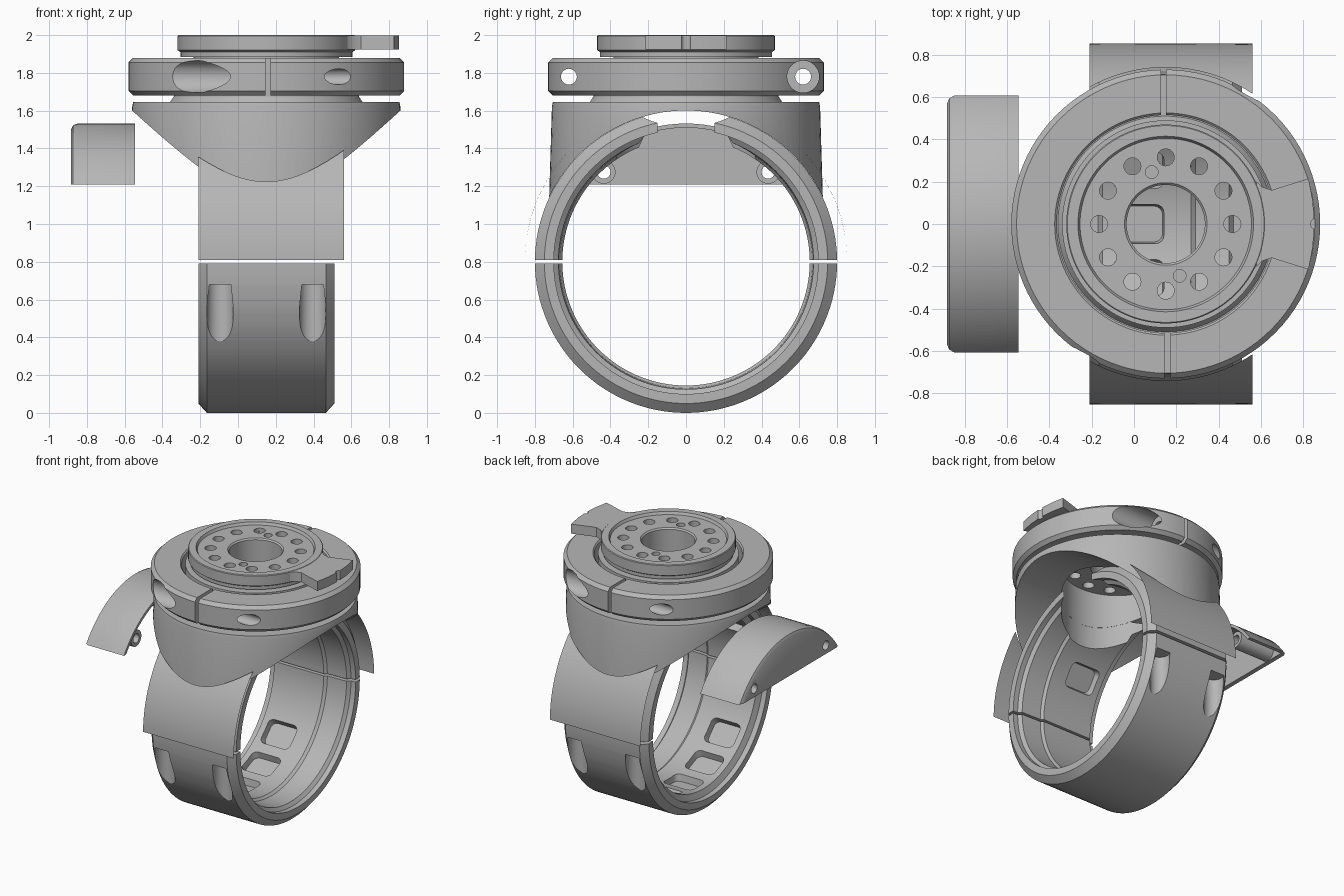
import bpy, bmesh, math
from mathutils import Matrix, Vector

cube = bpy.data.objects.get("Cube")
if cube:
    bpy.data.objects.remove(cube)

grey = bpy.data.materials.new("neutral_grey")
grey.use_nodes = True
GREY = (0.47, 0.47, 0.47, 1)
grey.diffuse_color = GREY
grey.node_tree.nodes["Principled BSDF"].inputs["Base Color"].default_value = GREY

CX = 0.15        # vertical axis of the swivel
CZ = 0.8         # height of the band's horizontal axis
PI = math.pi


def make(name, bm):
    bmesh.ops.recalc_face_normals(bm, faces=bm.faces)
    me = bpy.data.meshes.new(name)
    bm.to_mesh(me)
    bm.free()
    me.materials.append(grey)
    ob = bpy.data.objects.new(name, me)
    bpy.context.collection.objects.link(ob)
    return ob


def lathe(name, profile, axis, a0=0, a1=2 * PI, seg=96, centre=(0, CZ)):
    """Revolve a closed (radius, height) profile about the x or z axis."""
    bm = bmesh.new()
    full = a1 - a0 > 2 * PI - 0.001
    y0, z0 = centre
    rows = []
    for i in range(seg if full else seg + 1):
        a = a0 + (a1 - a0) * i / seg
        c, s = math.cos(a), math.sin(a)
        if axis == 'x':
            rows.append([bm.verts.new((h, y0 + r * c, z0 + r * s)) for r, h in profile])
        else:
            rows.append([bm.verts.new((CX + r * c, r * s, h)) for r, h in profile])
    n = len(profile)
    for i in range(seg):
        p, q = rows[i], rows[(i + 1) % len(rows)]
        for j in range(n):
            k = (j + 1) % n
            bm.faces.new((p[j], p[k], q[k], q[j]))
    if not full:
        bm.faces.new(rows[0])
        bm.faces.new(rows[-1])
    bmesh.ops.remove_doubles(bm, verts=bm.verts, dist=1e-5)
    return make(name, bm)


def rod(axis, radius, start, end, at, seg=32):
    """Solid cylinder along an axis, used for drilling."""
    bm = bmesh.new()
    turn = Matrix.Rotation(PI / 2, 4, 'Y') if axis == 'x' else Matrix.Identity(4)
    mid = (start + end) / 2
    loc = (mid, *at) if axis == 'x' else (*at, mid)
    bmesh.ops.create_cone(bm, cap_ends=True, segments=seg, radius1=radius, radius2=radius,
                          depth=end - start, matrix=Matrix.Translation(loc) @ turn)
    return make("cutter", bm)


def box(lo, hi):
    bm = bmesh.new()
    lo, hi = Vector(lo), Vector(hi)
    bmesh.ops.create_cube(bm, size=1, matrix=Matrix.Translation((lo + hi) / 2)
                          @ Matrix.Diagonal((*(hi - lo), 1)))
    return make("cutter", bm)


def pocket(deg):
    """Rounded, slightly tapered recess cutter, turned about the band axis from the bottom."""
    ob = box((-0.11, -0.1, -0.7), (0.15, 0.1, -0.6))
    bm = bmesh.new()
    bm.from_mesh(ob.data)
    for v in bm.verts:
        if v.co.z < -0.65:
            v.co.x += 0.015 if v.co.x < 0 else -0.015
            v.co.y *= 0.85
    up = [e for e in bm.edges if abs(e.verts[0].co.z - e.verts[1].co.z) > 0.01]
    bmesh.ops.bevel(bm, geom=up, offset=0.04, segments=4, affect='EDGES', profile=0.5)
    bm.transform(Matrix.Translation((0, 0, CZ)) @ Matrix.Rotation(math.radians(deg), 4, 'X'))
    bm.to_mesh(ob.data)
    bm.free()
    return ob


def cut(ob, cutters):
    bpy.context.view_layer.objects.active = ob
    for c in cutters:
        m = ob.modifiers.new("cut", 'BOOLEAN')
        m.operation, m.solver, m.object = 'DIFFERENCE', 'EXACT', c
        bpy.ops.object.modifier_apply(modifier=m.name)
        bpy.data.objects.remove(c)


# Band: two half rings with chamfered rims and a stepped bore
band = [(0.75, -0.21), (0.8, -0.165), (0.8, 0.465), (0.75, 0.51), (0.7, 0.51),
        (0.7, 0.47), (0.675, 0.45), (0.67, 0.29), (0.655, 0.27), (0.655, -0.15),
        (0.7, -0.17), (0.7, -0.21)]
gap = 0.0125
lower = lathe("lower_band", band, 'x', PI + gap, 2 * PI - gap, 64)
upper = lathe("upper_band", band, 'x', gap, PI - gap, 64)

# Pockets inside the band, screw recesses outside, and the round opening on top
recesses = [rod('z', 0.07, 0.1, 0.68, (x, y)) for x in (-0.095, 0.395) for y in (-0.75, 0.75)]
cut(lower, [pocket(d) for d in (-46, -23, 0, 23, 46)] + recesses)
cut(upper, [rod('z', 0.39, 1.2, 1.8, (CX, 0), 64)] + [pocket(d) for d in (-125, 125)])

# Saddle with neck, hollowed to sit on the band
saddle = lathe("saddle", [(0.725, 1.12), (0.71, 1.62), (0.705, 1.645), (0.51, 1.645), (0.49, 1.675),
                          (0.49, 1.875), (0.39, 1.875), (0.39, 1.12)], 'z')
cut(saddle, [rod('x', 0.801, -1, 1.2, (0, CZ), 128)])

# Thin curved skirts over both sides of the band, trimmed around the saddle
for side, label in ((-1, "front"), (1, "back")):
    bm = bmesh.new()
    cols, rows, R = 24, 14, 0.853
    grid = []
    for i in range(cols + 1):
        x = -0.21 + 0.77 * i / cols
        end = math.acos(math.sqrt(0.74 ** 2 - (x - CX) ** 2) / R)
        angles = [gap + (end - gap) * j / rows for j in range(rows + 1)]
        grid.append([bm.verts.new((x, side * R * math.cos(a), CZ + R * math.sin(a))) for a in angles])
    for p, q in zip(grid, grid[1:]):
        for j in range(rows):
            bm.faces.new((p[j], q[j], q[j + 1], p[j + 1]))
    make(label + "_skirt", bm)

# Split clamp collar with cross-drilled, counterbored bolt holes
collar = lathe("clamp_collar", [(0.515, 1.68), (0.705, 1.68), (0.73, 1.705), (0.73, 1.855),
                                (0.705, 1.88), (0.525, 1.88), (0.515, 1.87)], 'z')
tools = [box((0.145, -0.8, 1.6), (0.172, -0.4, 1.95)), box((0.128, 0.4, 1.6), (0.152, 0.8, 1.95))]
for y in (-0.62, 0.62):
    tools.append(rod('x', 0.042, -0.8, 1.1, (y, 1.78)))
tools.append(rod('x', 0.085, -0.8, 0, (-0.62, 1.78)))
tools.append(rod('x', 0.085, 0.3, 1.1, (0.62, 1.78)))
cut(collar, tools)

# Rotor: rimmed disc with a central bore and a bolt circle
rotor = lathe("rotor", [(0.185, 1.78), (0.385, 1.78), (0.385, 1.885), (0.455, 1.885), (0.455, 1.91),
                        (0.47, 1.92), (0.47, 1.995), (0.465, 2.0), (0.415, 2.0), (0.405, 1.98),
                        (0.195, 1.98), (0.185, 1.97)], 'z')
drills = []
for i in range(12):
    a = i * PI / 6
    drills.append(rod('z', 0.04, 1.7, 2.1, (CX + 0.315 * math.cos(a), 0.315 * math.sin(a)), 24))
for s in (-1, 1):
    drills.append(rod('z', 0.03, 1.86, 2.1, (CX + s * 0.066, -s * 0.245), 24))
cut(rotor, drills)

# Flared pointer tab on the rotor's left side
half = [(0.58, 0.2), (0.605, 0.175), (0.65, 0.16), (0.825, 0.215), (0.845, 0.11)]
outline = half + [(0.853, 0)] + [(x, -y) for x, y in reversed(half)]
bm = bmesh.new()
face = bm.faces.new([bm.verts.new((x, y, 1.925)) for x, y in outline])
ext = bmesh.ops.extrude_face_region(bm, geom=[face])
bmesh.ops.translate(bm, vec=(0, 0, 0.073),
                    verts=[v for v in ext["geom"] if isinstance(v, bmesh.types.BMVert)])
tab = make("pointer_tab", bm)
cut(tab, [rod('z', 0.025, 1.8, 2.1, (0.86, 0), 24)])

# Separate end cover: arched shell with a closed outer wall and screw lugs
cover = lathe("end_cover", [(0, -0.885), (0.7, -0.885), (0.722, -0.873), (0.732, -0.85), (0.732, -0.545),
                            (0.71, -0.545), (0.71, -0.85), (0, -0.85)], 'x')
holes = [rod('x', 0.035, -1, -0.7, (y, 1.275), 24) for y in (-0.435, 0.435)]
cut(cover, [box((-1.2, -1, -0.5), (0, 1, 1.21))] + holes)
for y, label in ((-0.435, "front"), (0.435, "back")):
    lathe(label + "_cover_lug", [(0.035, -0.86), (0.062, -0.86), (0.062, -0.56), (0.035, -0.56)],
          'x', seg=24, centre=(y, 1.275))

# Smooth shading with crisp edges
for ob in bpy.context.scene.objects:
    if ob.type == 'MESH':
        bpy.ops.object.select_all(action='DESELECT')
        ob.select_set(True)
        bpy.context.view_layer.objects.active = ob
        bpy.ops.object.shade_smooth_by_angle(angle=math.radians(30))
